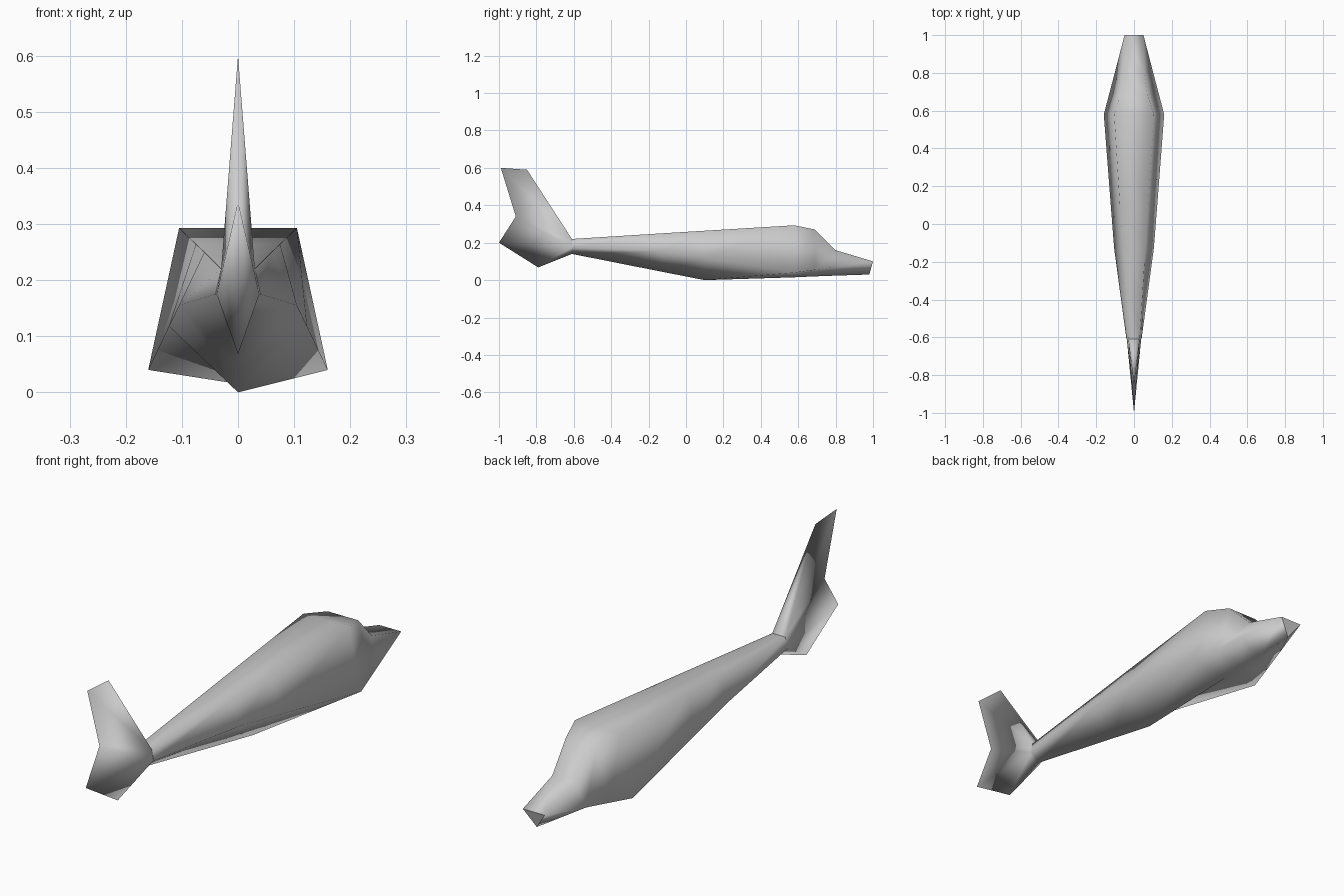
import bpy
import bmesh

if "Cube" in bpy.data.objects:
    bpy.data.objects.remove(bpy.data.objects["Cube"], do_unlink=True)

# Single plain grey
grey = bpy.data.materials.new("plain_grey")
grey.use_nodes = True
colour = (0.6, 0.6, 0.6, 1.0)
grey.diffuse_color = colour
grey.node_tree.nodes["Principled BSDF"].inputs["Base Color"].default_value = colour


def add_object(name, bm):
    mesh = bpy.data.meshes.new(name)
    bm.to_mesh(mesh)
    bm.free()
    mesh.materials.append(grey)
    obj = bpy.data.objects.new(name, mesh)
    bpy.context.collection.objects.link(obj)
    return obj


# Fuselage stations: y, keel y, top corner (x, z), side corner (x, z), keel z
stations = [
    (-0.61, -0.61, (0.03, 0.22), (0.04, 0.175), 0.14),
    (-0.13, -0.13, (0.06, 0.25), (0.105, 0.155), 0.045),
    (0.10, 0.10, (0.075, 0.264), (0.123, 0.118), 0.0),
    (0.58, 0.58, (0.105, 0.293), (0.16, 0.04), 0.015),
    (0.69, 0.69, (0.07, 0.27), (0.131, 0.055), 0.02),
    (0.80, 0.80, (0.055, 0.16), (0.102, 0.07), 0.024),
    (1.00, 0.98, (0.05, 0.10), (0.05, 0.10), 0.03),
]

bm = bmesh.new()
rings = []
for y, keel_y, (tx, tz), (sx, sz), kz in stations:
    points = [(0, keel_y, kz), (sx, y, sz), (tx, y, tz), (-tx, y, tz), (-sx, y, sz)]
    rings.append([bm.verts.new(p) for p in points])
for a, b in zip(rings, rings[1:]):
    for i in range(len(a)):
        j = (i + 1) % len(a)
        bm.faces.new((a[i], a[j], b[j], b[i])).smooth = True
# Flat end caps
bm.faces.new(rings[0])
bm.faces.new(rings[-1])
bmesh.ops.remove_doubles(bm, verts=bm.verts, dist=0.0005)
bmesh.ops.recalc_face_normals(bm, faces=bm.faces)
add_object("fuselage", bm)

# Tail fin: one half, tapering from the fuselage end to a thin outline
bm = bmesh.new()
fin_points = {
    "crown": (0, -0.61, 0.22),
    "shoulder": (0.03, -0.61, 0.22),
    "side": (0.038, -0.61, 0.175),
    "keel": (0, -0.61, 0.14),
    "lead": (0, -0.85, 0.59),
    "tip": (0, -0.99, 0.60),
    "notch": (0, -0.91, 0.34),
    "rear": (0, -1.0, 0.20),
    "low": (0, -0.79, 0.068),
}
v = {name: bm.verts.new(p) for name, p in fin_points.items()}
for names in (
    "crown lead shoulder",
    "shoulder lead tip notch",
    "shoulder notch side",
    "side notch rear",
    "side rear low keel",
):
    bm.faces.new([v[n] for n in names.split()]).smooth = True
fin = add_object("tail_fin", bm)
mirror = fin.modifiers.new("mirror", "MIRROR")
mirror.use_axis = (True, False, False)
mirror.merge_threshold = 0.0005
